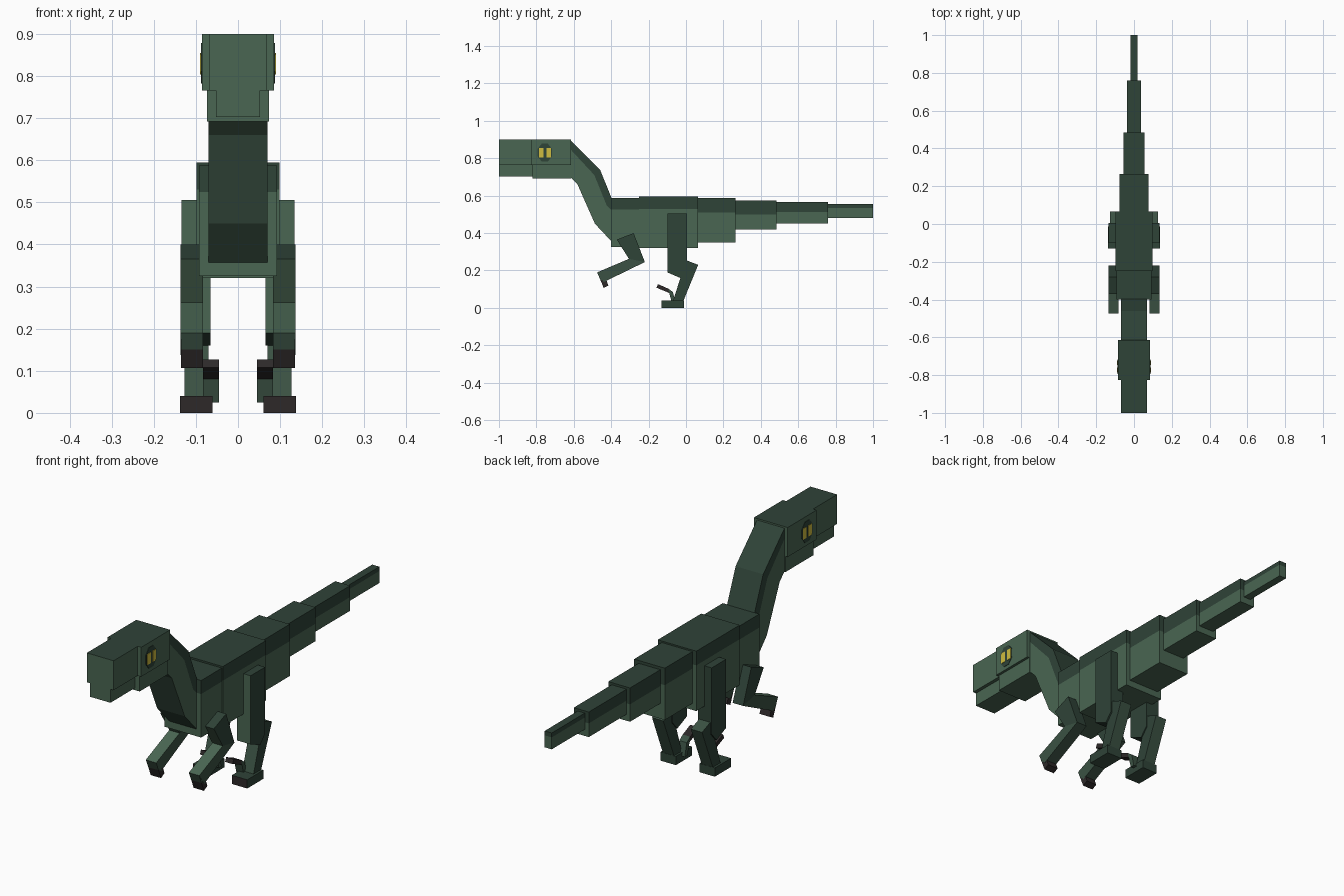
import bpy
import bmesh
import math
from mathutils import Vector

if "Cube" in bpy.data.objects:
    bpy.data.objects.remove(bpy.data.objects["Cube"], do_unlink=True)


def material(name, rgb):
    m = bpy.data.materials.new(name)
    m.use_nodes = True
    m.diffuse_color = (*rgb, 1)
    m.node_tree.nodes["Principled BSDF"].inputs["Base Color"].default_value = (*rgb, 1)
    return m


MATS = [
    material("moss green", (0.068, 0.132, 0.085)),
    material("dark back green", (0.028, 0.056, 0.039)),
    material("limb green", (0.043, 0.083, 0.056)),
    material("claw black", (0.026, 0.022, 0.022)),
    material("eye yellow", (0.62, 0.50, 0.05)),
]
GREEN, DARK, LIMB, CLAW, YELLOW = range(5)


def prism(name, outline, x0, x1, rule, cut=None):
    """Extrude a (y, z) outline from x0 to x1; colour faces by rule(centre, normal)."""
    bm = bmesh.new()
    face = bm.faces.new([bm.verts.new((x0, y, z)) for y, z in outline])
    grown = bmesh.ops.extrude_face_region(bm, geom=[face])["geom"]
    verts = [v for v in grown if isinstance(v, bmesh.types.BMVert)]
    bmesh.ops.translate(bm, verts=verts, vec=(x1 - x0, 0, 0))
    if cut is not None:
        bmesh.ops.bisect_plane(bm, geom=bm.verts[:] + bm.edges[:] + bm.faces[:],
                               plane_co=(0, 0, cut), plane_no=(0, 0, 1))
    bmesh.ops.recalc_face_normals(bm, faces=bm.faces[:])
    bm.normal_update()
    for f in bm.faces:
        f.material_index = rule(f.calc_center_median(), f.normal)
    mesh = bpy.data.meshes.new(name)
    bm.to_mesh(mesh)
    bm.free()
    for m in MATS:
        mesh.materials.append(m)
    ob = bpy.data.objects.new(name, mesh)
    bpy.context.collection.objects.link(ob)
    return ob


def rect(y0, y1, z0, z1):
    return [(y0, z0), (y1, z0), (y1, z1), (y0, z1)]


def plain(index):
    return lambda c, n: index


def dark_top(c, n):
    return DARK if n.z > 0.7 else GREEN


def dark_sides(c, n):
    return GREEN if n.y < -0.7 else DARK


# Torso and tail: stepped blocks with a dark band along the back
for name, half, y0, y1, z0, z1, band in [
    ("chest", 0.093, -0.40, -0.25, 0.325, 0.587, 0.525),
    ("torso", 0.098, -0.25, 0.065, 0.32, 0.595, 0.53),
    ("tail_base", 0.078, 0.065, 0.265, 0.35, 0.588, 0.51),
    ("tail_middle", 0.055, 0.265, 0.485, 0.42, 0.575, 0.50),
    ("tail_rear", 0.038, 0.485, 0.76, 0.45, 0.565, 0.513),
    ("tail_tip", 0.018, 0.76, 1.0, 0.48, 0.555, 0.535),
]:
    prism(name, rect(y0, y1, z0, z1), -half, half,
          lambda c, n, b=band: DARK if c.z > b + 0.001 else GREEN, cut=band)

# Neck: dark ridge over a green throat
ridge_top = [(-0.62, 0.898), (-0.46, 0.74), (-0.395, 0.58)]
ridge_low = [(-0.395, 0.52), (-0.425, 0.55), (-0.49, 0.71), (-0.62, 0.85)]
throat = [(-0.62, 0.70), (-0.58, 0.66), (-0.487, 0.45), (-0.395, 0.352)]
prism("neck_ridge", ridge_top + ridge_low, -0.07, 0.07, plain(DARK))
prism("neck_throat", throat + ridge_low, -0.07, 0.07,
      lambda c, n: LIMB if abs(n.x) < 0.5 else GREEN)

# Head
prism("skull", rect(-0.825, -0.615, 0.765, 0.9), -0.086, 0.086, dark_top)
prism("snout", rect(-1.0, -0.825, 0.765, 0.9), -0.068, 0.068, dark_top)
prism("rear_jaw", rect(-0.82, -0.615, 0.692, 0.765), -0.074, 0.074, plain(GREEN))
prism("front_jaw", rect(-1.0, -0.82, 0.703, 0.765), -0.052, 0.052, plain(GREEN))

# Paired parts
upper_arm = [(-0.37, 0.365), (-0.28, 0.40), (-0.22, 0.245), (-0.305, 0.262)]
forearm = [(-0.475, 0.19), (-0.305, 0.262), (-0.22, 0.245), (-0.44, 0.138)]
hand = [(-0.475, 0.19), (-0.43, 0.16), (-0.415, 0.12), (-0.44, 0.107)]
thigh = [(-0.10, 0.505), (0.005, 0.505), (0.005, 0.20), (-0.03, 0.16), (-0.10, 0.19)]
calf = [(0.0, 0.255), (0.065, 0.23), (-0.015, 0.035), (-0.07, 0.035), (-0.03, 0.16)]
toe = [(-0.095, 0.103), (-0.07, 0.085), (-0.055, 0.025), (-0.075, 0.025), (-0.09, 0.08)]
sickle = [(-0.158, 0.108), (-0.15, 0.127), (-0.095, 0.103), (-0.09, 0.08)]
eye_y, eye_z = -0.755, 0.83
eye_ring = [(eye_y + 0.042 * math.cos(math.tau * (i + 0.5) / 8),
             eye_z + 0.052 * math.sin(math.tau * (i + 0.5) / 8)) for i in range(8)]

for side, s in (("left", 1), ("right", -1)):
    def pair(part, outline, inner, outer, rule, cut=None):
        prism(f"{side}_{part}", outline, s * inner, s * outer, rule, cut)

    pair("upper_arm", upper_arm, 0.083, 0.136, dark_sides)
    pair("forearm", forearm, 0.083, 0.136,
         lambda c, n: GREEN if n.z > 0.5 else LIMB)
    pair("hand", hand, 0.083, 0.135, lambda c, n: CLAW if c.z < 0.149 else LIMB, cut=0.15)
    pair("thigh", thigh, 0.065, 0.134, dark_sides)
    pair("calf", calf, 0.07, 0.127, lambda c, n: DARK if abs(n.x) > 0.5 else LIMB)
    pair("foot", rect(-0.13, -0.012, 0, 0.04), 0.06, 0.138,
         lambda c, n: CLAW if n.y < -0.5 else (LIMB if n.z < -0.5 else DARK))
    pair("raised_toe", toe, 0.045, 0.083, plain(LIMB))
    pair("raised_claw", sickle, 0.045, 0.083, plain(CLAW))

    # Eye: dark ring, two yellow halves either side of a slit
    pair("eye_ring", eye_ring, 0.085, 0.088, plain(DARK))
    for label, y0 in (("front", -0.785), ("rear", -0.746)):
        pair(f"eye_{label}_half", rect(y0, y0 + 0.024, 0.804, 0.854), 0.086, 0.09, plain(YELLOW))
